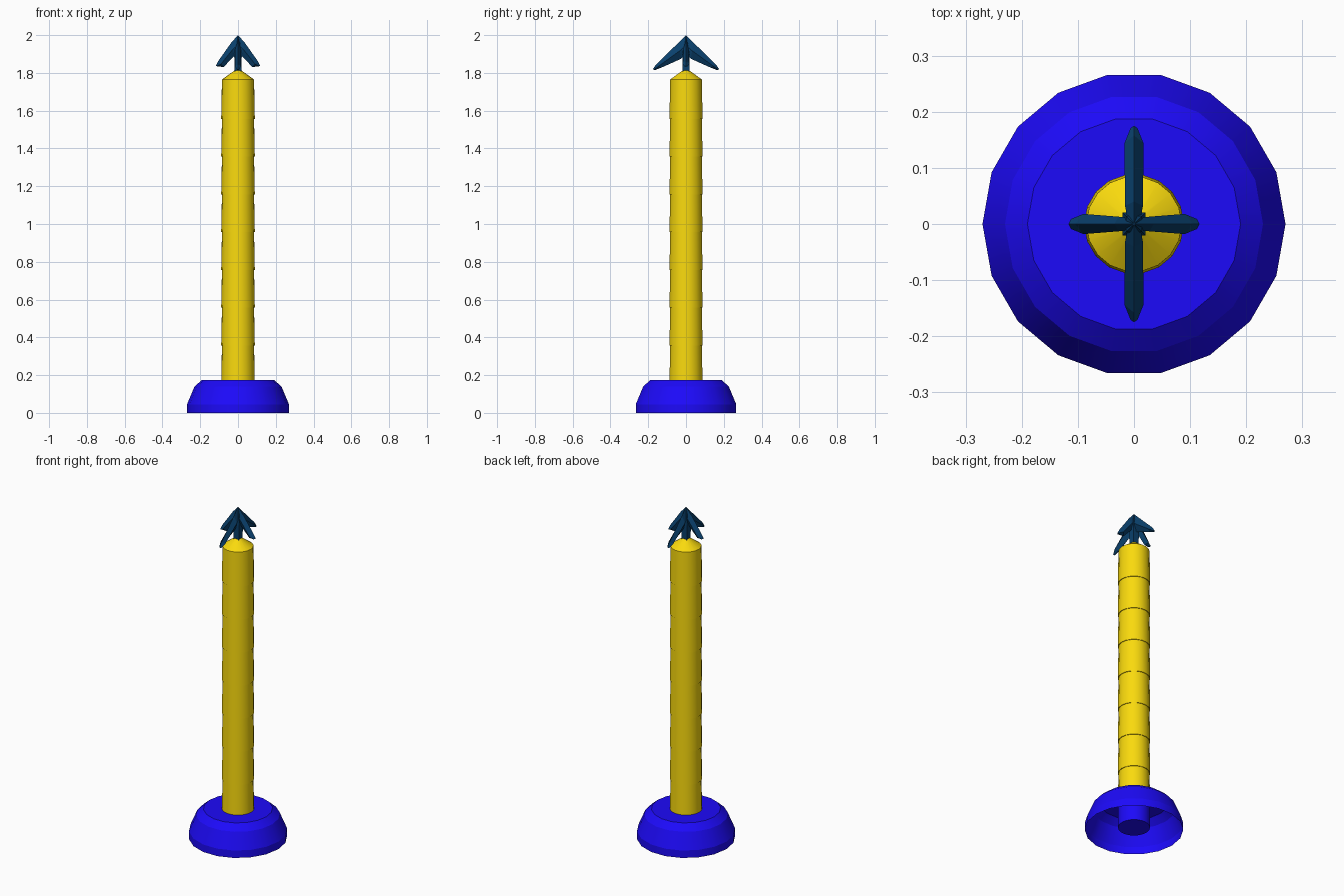
import bpy, bmesh
from math import cos, sin, tau

if "Cube" in bpy.data.objects:
    bpy.data.objects.remove(bpy.data.objects["Cube"])

SIDES = 18


def material(name, rgb):
    m = bpy.data.materials.new(name)
    m.diffuse_color = (*rgb, 1)
    m.use_nodes = True
    m.node_tree.nodes["Principled BSDF"].inputs["Base Color"].default_value = m.diffuse_color
    return m


BLUE = material("blue", (0.012, 0.003, 0.95))
YELLOW = material("yellow", (0.95, 0.70, 0.004))
NAVY = material("navy", (0.003, 0.053, 0.155))


def finish(bm, name, mat, smooth=True):
    bmesh.ops.remove_doubles(bm, verts=bm.verts, dist=1e-5)
    bmesh.ops.recalc_face_normals(bm, faces=bm.faces)
    me = bpy.data.meshes.new(name)
    bm.to_mesh(me)
    bm.free()
    ob = bpy.data.objects.new(name, me)
    bpy.context.collection.objects.link(ob)
    me.materials.append(mat)
    if smooth:
        bpy.ops.object.select_all(action='DESELECT')
        ob.select_set(True)
        bpy.context.view_layer.objects.active = ob
        bpy.ops.object.shade_smooth_by_angle(angle=0.37)
    return ob


def skin(bm, rings):
    for a, b in zip(rings, rings[1:]):
        n = len(a)
        for i in range(n):
            j = (i + 1) % n
            bm.faces.new((a[i], a[j], b[j], b[i]))


def lathe(name, profile, mat, cap_start=False, cap_end=False):
    bm = bmesh.new()
    rings = [[bm.verts.new((r * cos(tau * i / SIDES), r * sin(tau * i / SIDES), z))
              for i in range(SIDES)] for r, z in profile]
    skin(bm, rings)
    if cap_start:
        bm.faces.new(rings[0])
    if cap_end:
        bm.faces.new(rings[-1])
    return finish(bm, name, mat)


# Hollow base shell, open underneath
lathe("base", [(0.27, 0), (0.27, 0.045), (0.23, 0.14), (0.19, 0.175)], BLUE, cap_end=True)

# Socket that carries the post inside the base
lathe("base_socket", [(0.088, 0.015), (0.088, 0.17)], BLUE, cap_start=True)

# Post: stacked, slightly tapered sections with overhanging lower lips
profile = []
for k in range(8):
    z = 0.157 + 0.2 * k
    profile += [(0.089, z), (0.085, z + 0.2)]
profile[-1] = (0.085, 1.765)
lathe("post", profile, YELLOW, cap_start=True, cap_end=True)

# Conical post cap
lathe("post_cap", [(0.085, 1.765), (0.015, 1.815)], YELLOW, cap_end=True)


# Finial: four drooping blades with a diamond section
def blade(name, sections, angle):
    bm = bmesh.new()
    c, s = cos(angle), sin(angle)
    rings = []
    for (xt, zt), (xb, zb), w in sections:
        xm, zm = (xt + xb) / 2, (zt + zb) / 2
        pts = [(xt, 0, zt), (xm, w, zm), (xb, 0, zb), (xm, -w, zm)]
        rings.append([bm.verts.new((x * c - y * s, x * s + y * c, z)) for x, y, z in pts])
    skin(bm, rings)
    bm.faces.new(rings[0])
    bm.faces.new(rings[-1])
    return finish(bm, name, NAVY, False)


# each section: top ridge point, lower ridge point, half width
short = [((0, 2.0), (0, 1.90), 0.010), ((0.035, 1.961), (0.02, 1.89), 0.013),
         ((0.105, 1.862), (0.075, 1.832), 0.018), ((0.117, 1.838), (0.107, 1.833), 0.009)]
long = [((0, 2.0), (0, 1.90), 0.010), ((0.04, 1.96), (0.025, 1.875), 0.016),
        ((0.158, 1.845), (0.13, 1.828), 0.017), ((0.175, 1.820), (0.167, 1.814), 0.006)]
for i, label in enumerate(("right", "back", "left", "front")):
    blade("finial_blade_" + label, long if i % 2 else short, i * tau / 4)

# Finial stem
bm = bmesh.new()
rings = [[bm.verts.new((r * cos(tau * (i + 0.5) / 4), r * sin(tau * (i + 0.5) / 4), z))
          for i in range(4)]
         for r, z in ((0.024, 1.80), (0.029, 1.90), (0.020, 1.955), (0.002, 1.998))]
skin(bm, rings)
bm.faces.new(rings[0])
bm.faces.new(rings[-1])
finish(bm, "finial_stem", NAVY, False)
